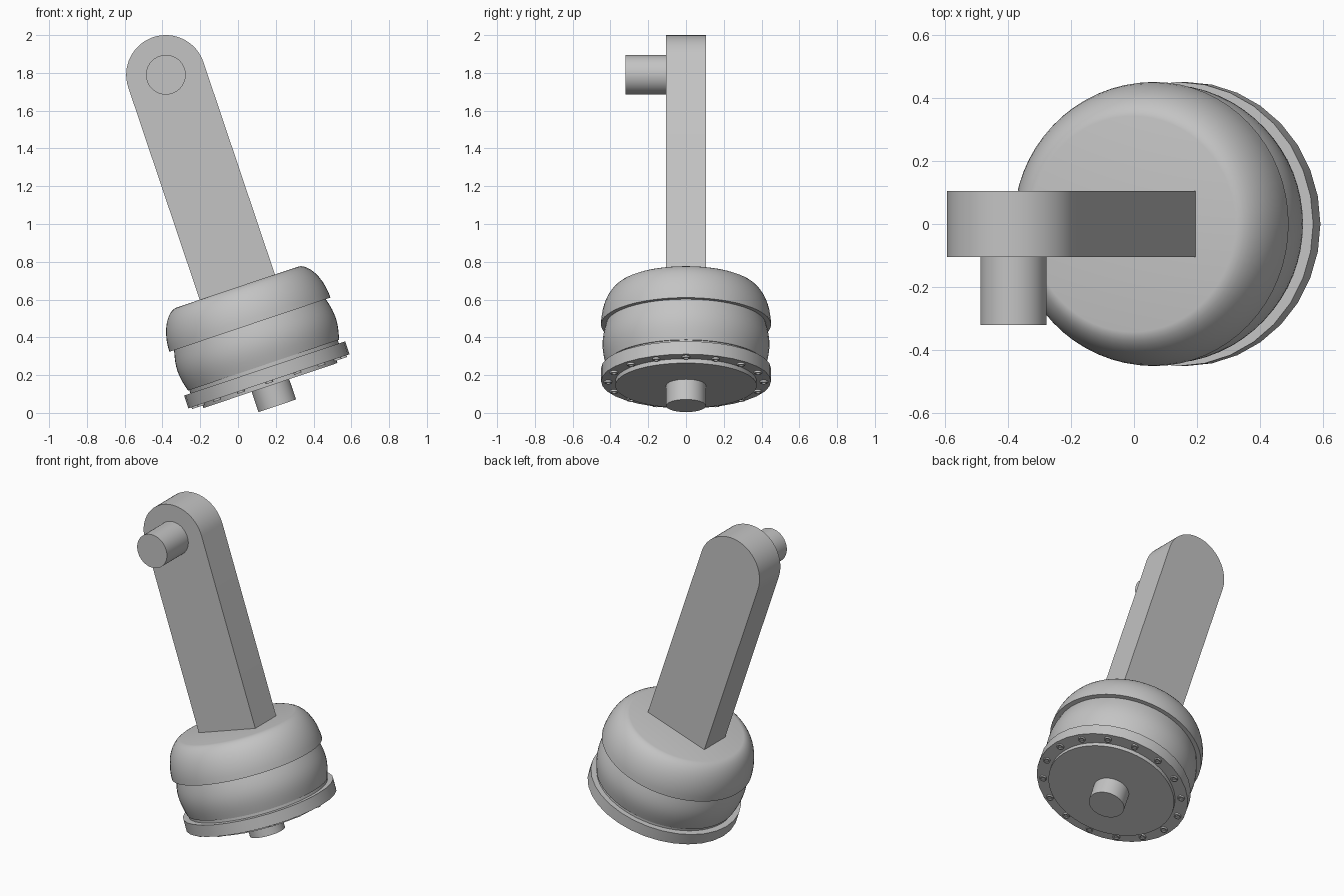
import bpy, bmesh, math
from mathutils import Matrix

cube = bpy.data.objects.get("Cube")
if cube:
    bpy.data.objects.remove(cube, do_unlink=True)

grey = bpy.data.materials.new("plain grey")
colour = (0.55, 0.55, 0.55, 1)
grey.diffuse_color = colour
grey.use_nodes = True
grey.node_tree.nodes["Principled BSDF"].inputs["Base Color"].default_value = colour

# Everything hangs from the pivot along one tilted axis (local -z)
TILT = (Matrix.Translation((-0.382, 0, 1.79))
        @ Matrix.Rotation(math.radians(-18.6), 4, 'Y'))


def finish(name, bm):
    bmesh.ops.remove_doubles(bm, verts=bm.verts, dist=1e-5)
    bmesh.ops.recalc_face_normals(bm, faces=bm.faces)
    bm.transform(TILT)
    mesh = bpy.data.meshes.new(name)
    bm.to_mesh(mesh)
    bm.free()
    mesh.materials.append(grey)
    obj = bpy.data.objects.new(name, mesh)
    bpy.context.collection.objects.link(obj)
    bpy.ops.object.select_all(action='DESELECT')
    obj.select_set(True)
    bpy.context.view_layer.objects.active = obj
    bpy.ops.object.shade_smooth_by_angle(angle=math.radians(30))
    return obj


def lathe(name, profile, segments=64, place=Matrix()):
    """Spin (radius, distance below the pivot) points into a closed solid."""
    bm = bmesh.new()
    pts = [(0, profile[0][1])] + profile + [(0, profile[-1][1])]
    verts = [bm.verts.new((r, 0, -d)) for r, d in pts]
    edges = [bm.edges.new(pair) for pair in zip(verts, verts[1:])]
    bmesh.ops.spin(bm, geom=verts + edges, axis=(0, 0, 1), cent=(0, 0, 0),
                   angle=math.tau, steps=segments, use_duplicate=False)
    bm.transform(place)
    return finish(name, bm)


def barrel(r_end, r_mid, top, bottom, steps=10):
    """Bulging side profile."""
    return [(r_end + (r_mid - r_end) * math.sin(math.pi * i / steps),
             top + (bottom - top) * i / steps) for i in range(steps + 1)]


# Arm: flat bar with a round upper end
R, HALF, BASE = 0.21, 0.105, 1.19
bm = bmesh.new()
outline = [(R * math.cos(math.pi * i / 32), R * math.sin(math.pi * i / 32))
           for i in range(33)] + [(-R, -BASE), (R, -BASE)]
face = bm.faces.new([bm.verts.new((x, -HALF, z)) for x, z in outline])
ext = bmesh.ops.extrude_face_region(bm, geom=[face], use_keep_orig=True)
bmesh.ops.translate(bm, vec=(0, 2 * HALF, 0),
                    verts=[v for v in ext["geom"] if isinstance(v, bmesh.types.BMVert)])
finish("arm", bm)

# Pivot pin on the front of the arm
lathe("pivot_pin", [(0.105, 0.1), (0.105, 0.32)], 48,
      Matrix.Rotation(math.radians(-90), 4, 'X'))

# Domed cap with a flat top and an overhanging rim
arc = [math.radians(a) for a in range(0, 91, 9)]
dome = [(0.342 + 0.108 * math.sin(a) ** 1.15, 1.396 - 0.21 * math.cos(a)) for a in arc]
lathe("cap", dome + [(0.42, 1.396)], 64)

# Barrel body, neck, bolt flange, cover plate and lower shaft
lathe("body", barrel(0.422, 0.442, 1.39, 1.622))
lathe("neck", [(0.415, 1.61), (0.415, 1.65)])
lathe("flange", [(0.45, 1.64), (0.45, 1.712)], 32)
lathe("cover_plate", [(0.374, 1.70), (0.374, 1.736)])
lathe("lower_shaft", [(0.105, 1.73), (0.105, 1.849)], 48)

# Ring of bolts with recessed heads
bolt = [(0.021, 1.70), (0.021, 1.722), (0.013, 1.722), (0.013, 1.715)]
for i in range(16):
    spot = Matrix.Rotation(math.tau * i / 16, 4, 'Z') @ Matrix.Translation((0.412, 0, 0))
    lathe(f"bolt_{i + 1}", bolt, 16, spot)
